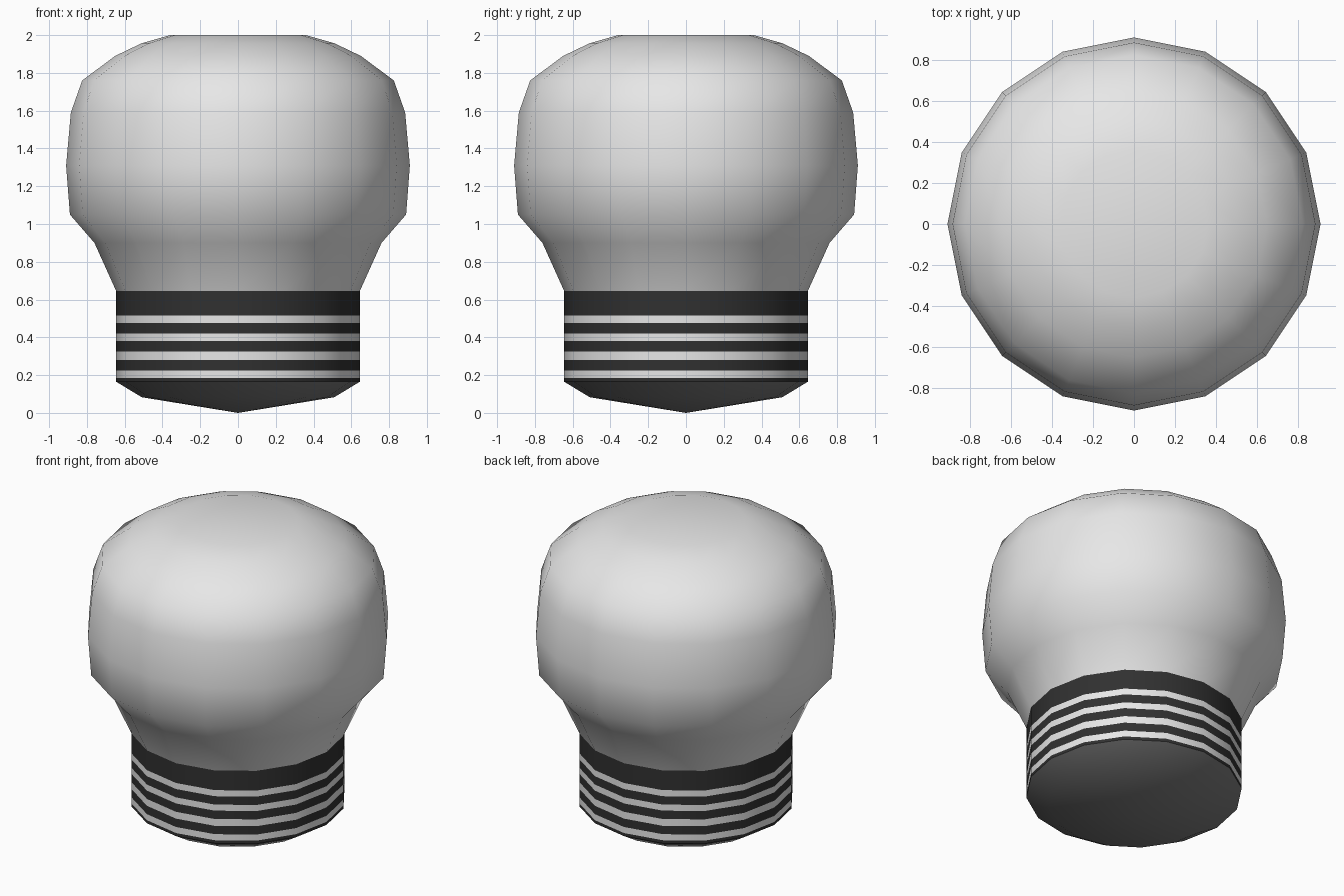
import bpy, bmesh, math

if "Cube" in bpy.data.objects:
    bpy.data.objects.remove(bpy.data.objects["Cube"])

SIDES = 16

def material(name, v):
    m = bpy.data.materials.new(name)
    m.diffuse_color = (v, v, v, 1)
    m.use_nodes = True
    m.node_tree.nodes["Principled BSDF"].inputs["Base Color"].default_value = m.diffuse_color
    return m

WHITE = material("off_white", 0.8)
BLACK = material("black", 0.03)
GREY = material("dark_grey", 0.2)

def lathe(name, profile, mats, rule=lambda z: 0):
    """Revolve (radius, z) points from bottom to top; rule picks the colour by height."""
    bm = bmesh.new()
    rings = []
    for r, z in profile:
        if r == 0:
            rings.append([bm.verts.new((0, 0, z))] * SIDES)
        else:
            rings.append([bm.verts.new((r * math.cos(2 * math.pi * i / SIDES),
                                        r * math.sin(2 * math.pi * i / SIDES), z))
                          for i in range(SIDES)])
    for a, b in zip(rings, rings[1:]):
        for i in range(SIDES):
            j = (i + 1) % SIDES
            quad = list(dict.fromkeys((a[i], a[j], b[j], b[i])))
            f = bm.faces.new(quad)
            f.smooth = True
            f.material_index = rule(sum(v.co.z for v in quad) / len(quad))
    me = bpy.data.meshes.new(name)
    bm.to_mesh(me)
    bm.free()
    for m in mats:
        me.materials.append(m)
    ob = bpy.data.objects.new(name, me)
    bpy.context.collection.objects.link(ob)
    return ob

# Rounded head with flared neck
lathe("bulb", [(0.645, 0.645), (0.76, 0.90), (0.89, 1.05), (0.91, 1.31), (0.885, 1.59),
               (0.825, 1.76), (0.65, 1.89), (0.51, 1.957), (0.36, 2.0), (0, 2.0)], [WHITE])

# Straight base with alternating bands, dark at top and bottom
cuts = [0.165, 0.185, 0.225, 0.28, 0.325, 0.38, 0.42, 0.475, 0.515, 0.645]
lathe("striped_base", [(0.645, z) for z in cuts], [BLACK, WHITE],
      lambda z: sum(z > c for c in cuts[1:]) % 2)

# Shallow bottom cap
lathe("bottom_cap", [(0, 0), (0.51, 0.083), (0.645, 0.165)], [GREY])
